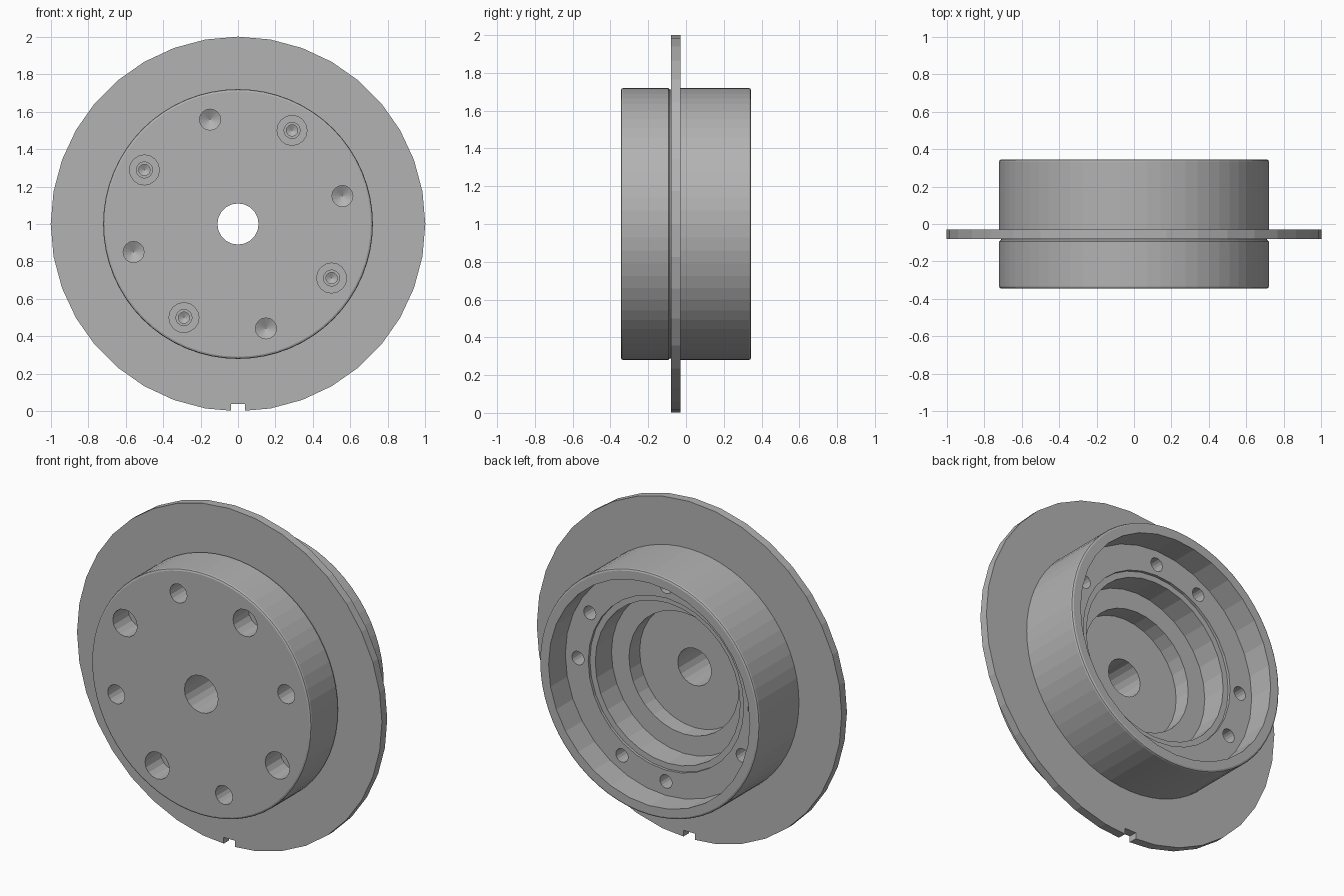
import bpy, bmesh, math

if "Cube" in bpy.data.objects:
    bpy.data.objects.remove(bpy.data.objects["Cube"])


def lathe(bm, profile, sides, cx=0.0, cz=1.0):
    """Revolve (radius, y) points about a y-parallel axis; ends are closed."""
    rings = []
    for r, y in profile:
        if r == 0:
            rings.append([bm.verts.new((cx, y, cz))])
        else:
            rings.append([bm.verts.new((cx + r * math.sin(2 * math.pi * i / sides), y,
                                        cz + r * math.cos(2 * math.pi * i / sides)))
                          for i in range(sides)])
    for a, b in zip(rings, rings[1:]):
        for i in range(sides):
            j = (i + 1) % sides
            quad = [a[i % len(a)], a[j % len(a)], b[j % len(b)], b[i % len(b)]]
            bm.faces.new(list(dict.fromkeys(quad)))


def make(name, bm):
    bmesh.ops.recalc_face_normals(bm, faces=bm.faces)
    mesh = bpy.data.meshes.new(name)
    bm.to_mesh(mesh)
    bm.free()
    ob = bpy.data.objects.new(name, mesh)
    bpy.context.collection.objects.link(ob)
    return ob


def combine(target, tool, operation):
    tool.hide_render = True
    mod = target.modifiers.new("combine", 'BOOLEAN')
    mod.operation, mod.solver, mod.object = operation, 'EXACT', tool
    bpy.context.view_layer.objects.active = target
    bpy.ops.object.modifier_apply(modifier=mod.name)
    bpy.data.objects.remove(tool)


# drum with softened rims and a shallow groove in front of the flange
bm = bmesh.new()
lathe(bm, [(0, -.345), (.708, -.345), (.717, -.341), (.72, -.333), (.72, -.093),
           (.711, -.085), (.711, -.06), (.72, -.05), (.72, .333), (.717, .341),
           (.708, .345), (0, .345)], 64)
hub = make("wheel_hub", bm)

# thin faceted flange
bm = bmesh.new()
lathe(bm, [(0, -.08), (1, -.08), (1, -.03), (0, -.03)], 36)
combine(hub, make("flange", bm), 'UNION')

# stepped recess in the back
bm = bmesh.new()
lathe(bm, [(0, -.08), (.36, -.08), (.36, .02), (.475, .02), (.475, .172), (.51, .172),
           (.51, .188), (.66, .188), (.66, .4), (0, .4)], 32)
combine(hub, make("back_recess", bm), 'DIFFERENCE')

# centre bore, front and back drilled holes, key notch
bm = bmesh.new()
lathe(bm, [(0, -.5), (.11, -.5), (.11, .2), (0, .2)], 20)
counterbore = [(0, -.4), (.08, -.4), (.08, -.2), (.043, -.2), (.043, -.13),
               (.03, -.13), (.03, -.07), (0, -.055)]
plain_hole = [(0, -.4), (.056, -.4), (.056, -.22), (0, -.19)]
back_hole = [(0, .25), (.04, .25), (.04, .06), (0, .04)]
for quarter in range(4):
    for profile, start in ((counterbore, 60), (plain_hole, 15),
                           (back_hole, 0), (back_hole, 30)):
        a = math.radians(start + 90 * quarter)
        lathe(bm, profile, 16, .577 * math.cos(a), 1 + .577 * math.sin(a))
box = bmesh.ops.create_cube(bm, size=1)["verts"]
bmesh.ops.scale(bm, vec=(.075, .3, .14), verts=box)
bmesh.ops.translate(bm, vec=(0, -.055, -.03), verts=box)
combine(hub, make("holes_and_notch", bm), 'DIFFERENCE')

# dark grey metal
metal = bpy.data.materials.new("dark_grey")
metal.diffuse_color = (.45, .45, .45, 1)
metal.use_nodes = True
metal.node_tree.nodes["Principled BSDF"].inputs["Base Color"].default_value = metal.diffuse_color
hub.data.materials.clear()
hub.data.materials.append(metal)
